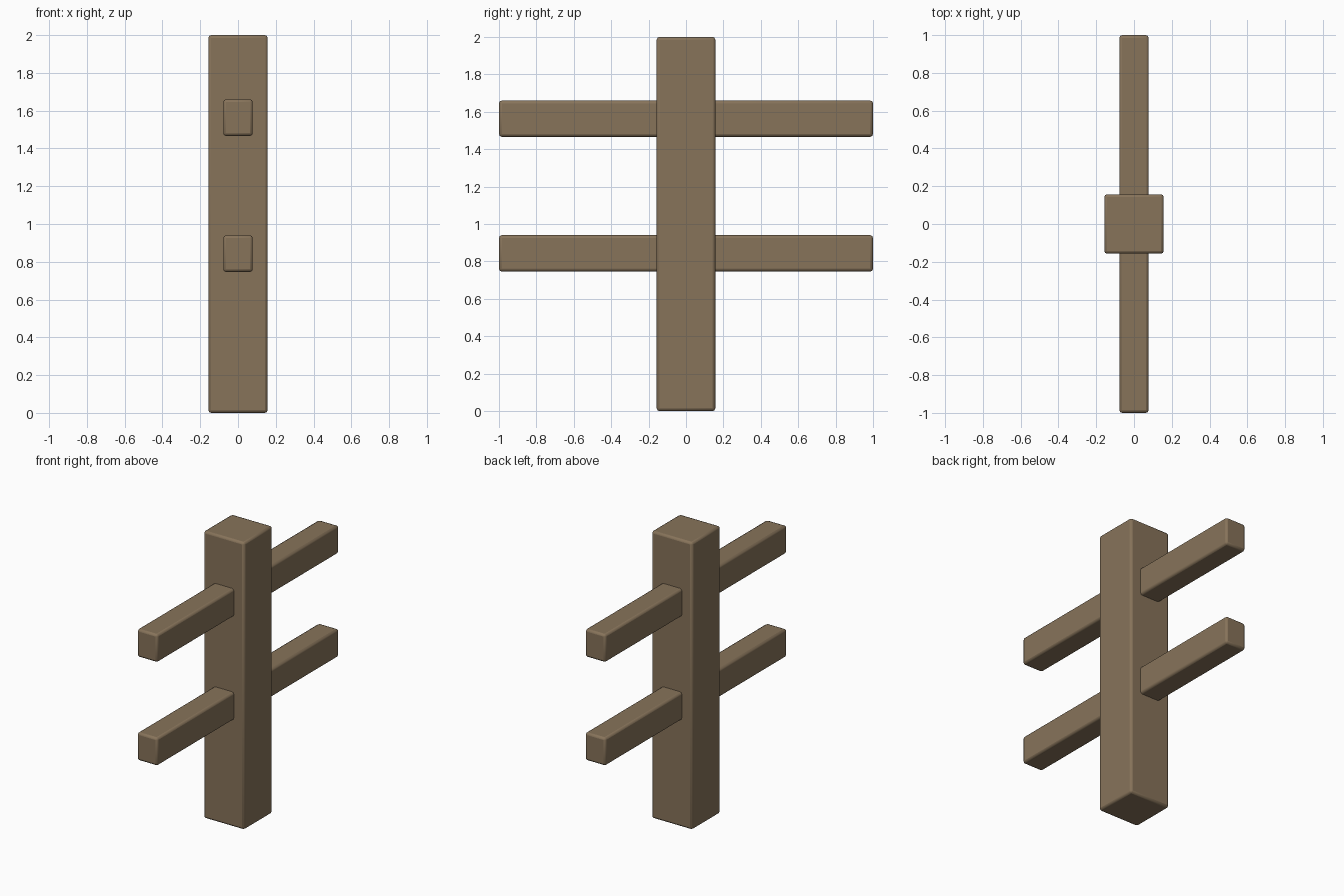
import bpy

if "Cube" in bpy.data.objects:
    bpy.data.objects.remove(bpy.data.objects["Cube"])

# Single weathered-wood colour
wood = bpy.data.materials.new("brown_wood")
wood.diffuse_color = (0.242, 0.172, 0.102, 1.0)
wood.use_nodes = True
wood.node_tree.nodes["Principled BSDF"].inputs["Base Color"].default_value = wood.diffuse_color


def timber(name, size, centre, bevel=0.015):
    """Squared timber with softly rounded edges."""
    bpy.ops.mesh.primitive_cube_add(size=1, location=centre)
    ob = bpy.context.object
    ob.name = name
    ob.scale = size
    bpy.ops.object.transform_apply(location=False, rotation=False, scale=True)
    ob.data.materials.append(wood)
    mod = ob.modifiers.new("soft_edges", 'BEVEL')
    mod.width = bevel
    mod.segments = 2
    bpy.ops.object.shade_smooth_by_angle(angle=0.6)
    return ob


# Upright post
timber("post", (0.314, 0.314, 2.0), (0, 0, 1.0))

# Two crossbeams passing through the post
for name, z in (("lower_crossbeam", 0.843), ("upper_crossbeam", 1.563)):
    timber(name, (0.156, 2.0, 0.194), (0, 0, z))
